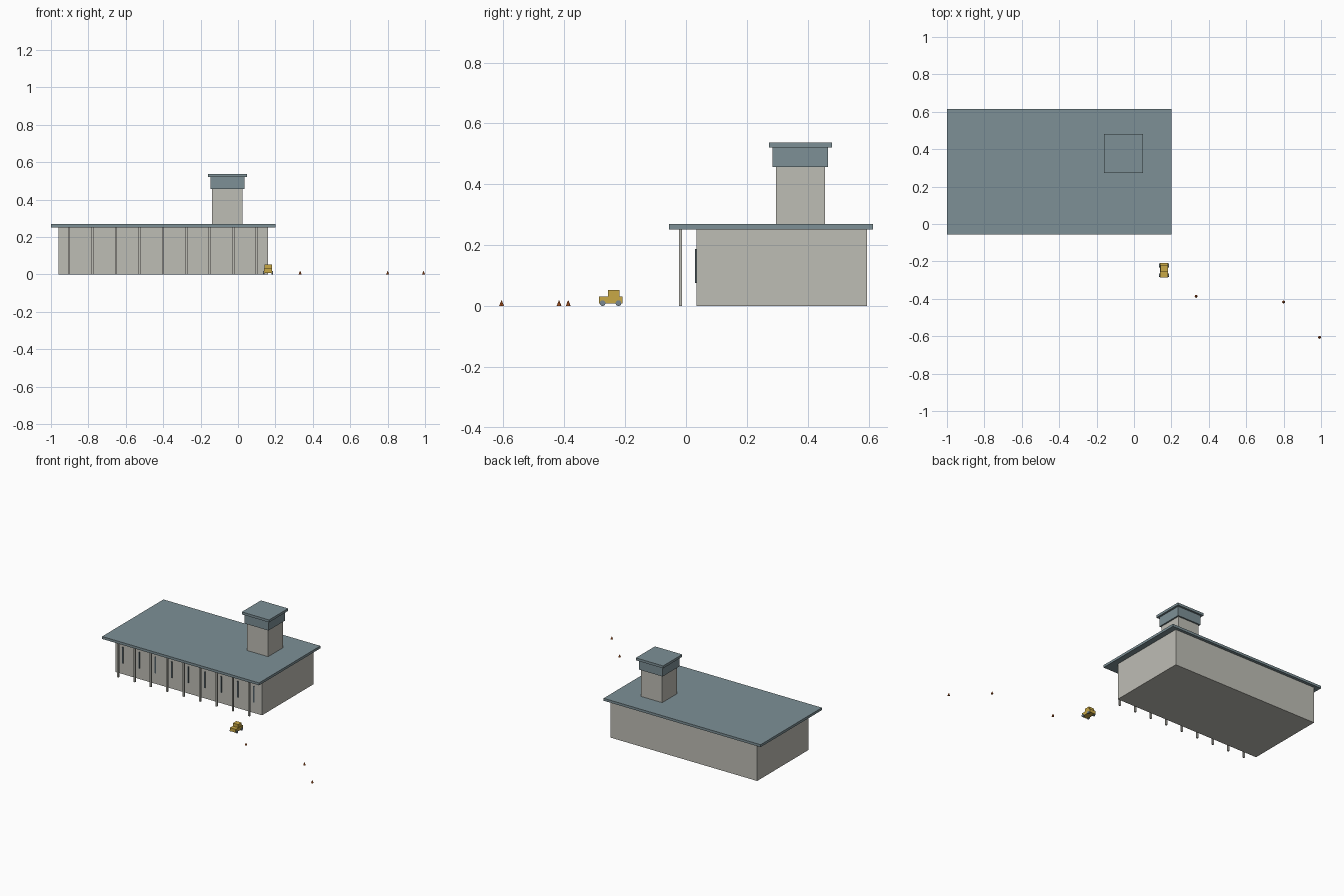
import bpy
import math

if "Cube" in bpy.data.objects:
    bpy.data.objects.remove(bpy.data.objects["Cube"])


def material(name, rgb):
    """Flat colour from sRGB 0-255 values."""
    lin = [((c / 255 + 0.055) / 1.055) ** 2.4 for c in rgb]
    m = bpy.data.materials.new(name)
    m.diffuse_color = (*lin, 1)
    m.use_nodes = True
    m.node_tree.nodes["Principled BSDF"].inputs["Base Color"].default_value = m.diffuse_color
    return m


WALL = material("pale_concrete", (190, 189, 181))
ROOF = material("slate_blue", (125, 144, 150))
GLASS = material("dark_glass", (80, 95, 102))
YELLOW = material("vehicle_yellow", (200, 168, 70))
TYRE = material("tyre_grey", (120, 135, 145))
ORANGE = material("cone_orange", (212, 108, 45))


def finish(name, mat):
    ob = bpy.context.object
    ob.name = name
    ob.data.materials.append(mat)
    return ob


def box(name, x, y, z, mat):
    """Box from (min, max) ranges on each axis."""
    bpy.ops.mesh.primitive_cube_add(
        size=1, location=[(a + b) / 2 for a, b in (x, y, z)])
    ob = finish(name, mat)
    ob.scale = [b - a for a, b in (x, y, z)]
    bpy.ops.object.transform_apply(location=False, rotation=False, scale=True)
    return ob


def square_box(name, centre, half, z, mat):
    cx, cy = centre
    return box(name, (cx - half, cx + half), (cy - half, cy + half), z, mat)


# Terminal hall and overhanging roof
box("terminal_hall", (-0.96, 0.16), (0.034, 0.594), (0, 0.252), WALL)
box("terminal_roof", (-1.0, 0.2), (-0.056, 0.614), (0.252, 0.269), ROOF)

# Front colonnade with a narrow window slit behind each column
for i in range(9):
    x = -0.904 + i * 0.1255
    box(f"front_column_{i + 1}", (x - 0.0055, x + 0.0055),
        (-0.0235, -0.0125), (0, 0.252), WALL)
    box(f"window_slit_{i + 1}", (x - 0.004, x + 0.004),
        (0.029, 0.035), (0.075, 0.187), GLASS)

# Control tower
TOWER = (-0.057, 0.376)
square_box("tower_shaft", TOWER, 0.081, (0.269, 0.456), WALL)
square_box("tower_cab", TOWER, 0.091, (0.456, 0.521), ROOF)
square_box("tower_cap", TOWER, 0.104, (0.521, 0.538), ROOF)

# Small service vehicle
box("vehicle_body", (0.139, 0.183), (-0.286, -0.208), (0.008, 0.031), YELLOW)
box("vehicle_cabin", (0.141, 0.181), (-0.256, -0.219), (0.031, 0.052), YELLOW)
for side, x in (("left", 0.139), ("right", 0.183)):
    for end, y in (("front", -0.274), ("rear", -0.222)):
        bpy.ops.mesh.primitive_cylinder_add(
            vertices=12, radius=0.0095, depth=0.008,
            location=(x, y, 0.0095), rotation=(0, math.pi / 2, 0))
        finish(f"wheel_{end}_{side}", TYRE)

# Marker cones
for i, (x, y) in enumerate([(0.332, -0.387), (0.80, -0.417), (0.992, -0.606)]):
    bpy.ops.mesh.primitive_cone_add(
        vertices=8, radius1=0.008, radius2=0.001, depth=0.018,
        location=(x, y, 0.009))
    finish(f"marker_cone_{i + 1}", ORANGE)
